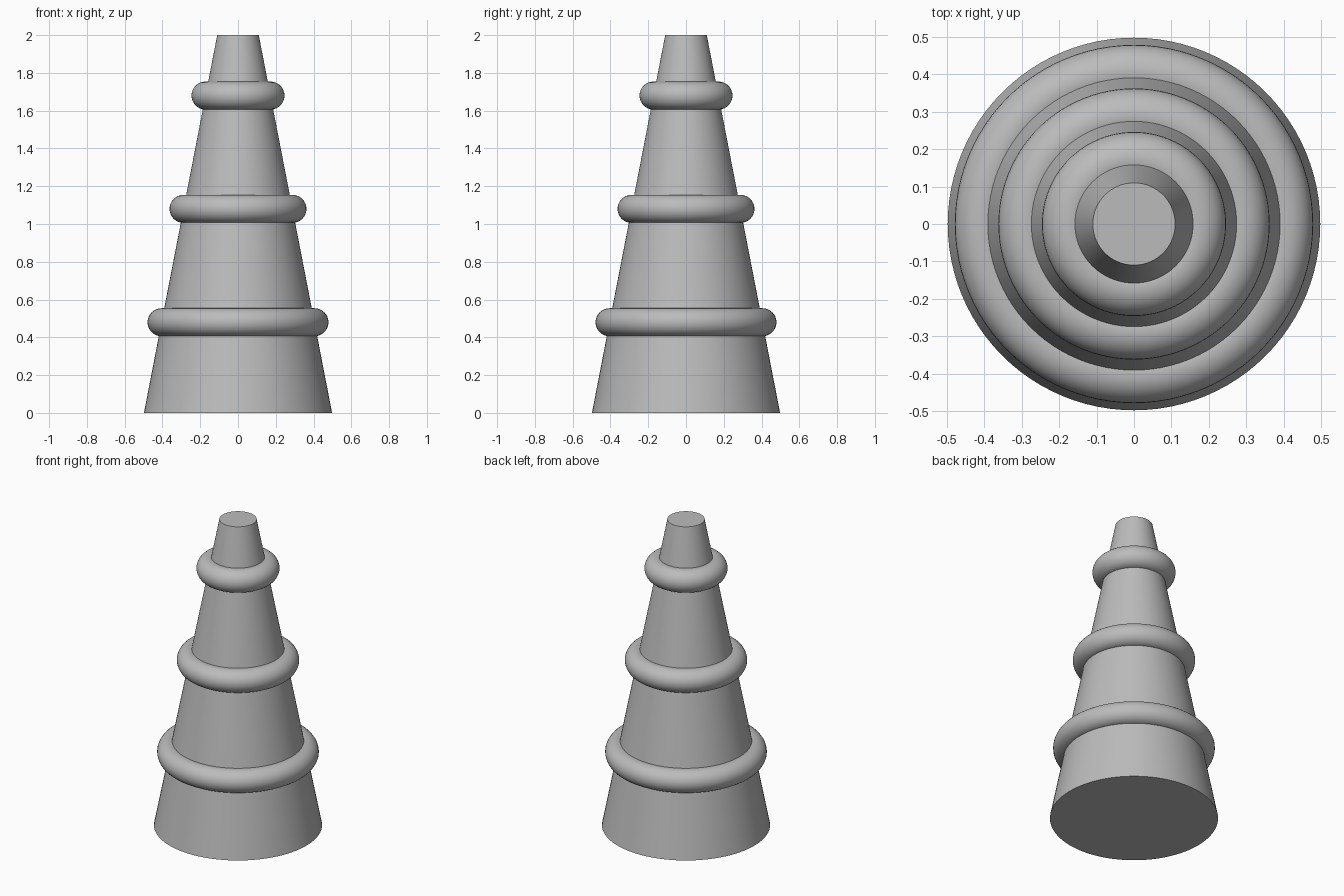
import bpy, math

if "Cube" in bpy.data.objects:
    bpy.data.objects.remove(bpy.data.objects["Cube"], do_unlink=True)

BASE_R, TOP_R, HEIGHT = 0.498, 0.11, 2.0
RING_R = 0.074

grey = bpy.data.materials.new("plain grey")
grey.use_nodes = True
colour = (0.5, 0.5, 0.5, 1)
grey.diffuse_color = colour
grey.node_tree.nodes["Principled BSDF"].inputs["Base Color"].default_value = colour


def finish(name):
    ob = bpy.context.object
    ob.name = name
    ob.data.materials.append(grey)
    bpy.ops.object.shade_smooth_by_angle(angle=math.radians(40))


# Tapered body
bpy.ops.mesh.primitive_cone_add(vertices=96, radius1=BASE_R, radius2=TOP_R,
                                depth=HEIGHT, location=(0, 0, HEIGHT / 2))
finish("tapered_body")

# Rounded rings centred on the body's surface
for name, z in (("lower_ring", 0.48), ("middle_ring", 1.08), ("upper_ring", 1.68)):
    radius = BASE_R + (TOP_R - BASE_R) * z / HEIGHT
    bpy.ops.mesh.primitive_torus_add(major_radius=radius, minor_radius=RING_R,
                                     major_segments=96, minor_segments=32,
                                     location=(0, 0, z))
    finish(name)
